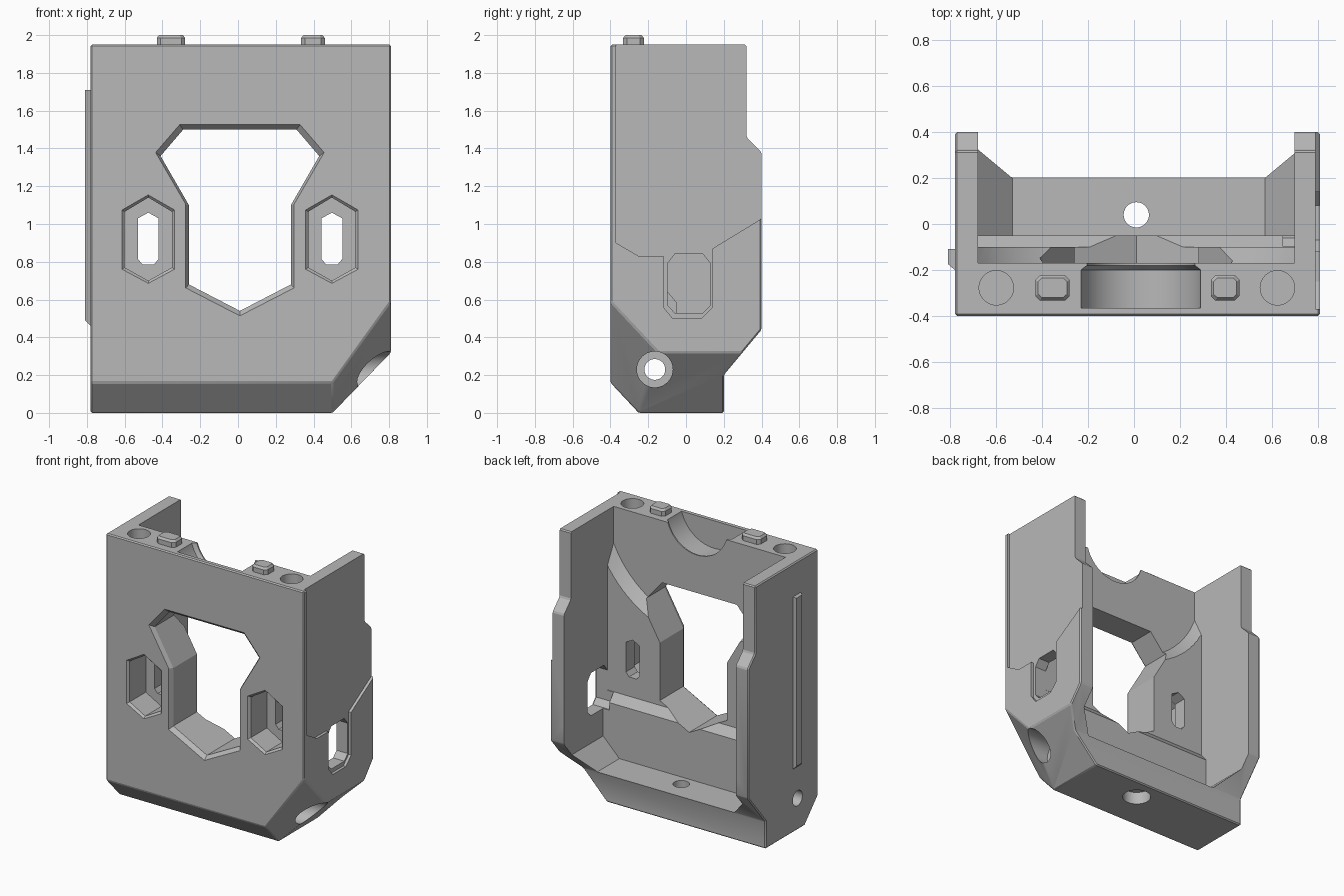
import bpy, bmesh, math
from mathutils import Vector

cube = bpy.data.objects.get("Cube")
if cube:
    bpy.data.objects.remove(cube, do_unlink=True)

grey = bpy.data.materials.new("plain_grey")
grey.use_nodes = True
grey.diffuse_color = (0.48, 0.48, 0.48, 1)
grey.node_tree.nodes["Principled BSDF"].inputs["Base Color"].default_value = grey.diffuse_color


def to_object(name, bm):
    bmesh.ops.recalc_face_normals(bm, faces=bm.faces)
    mesh = bpy.data.meshes.new(name)
    bm.to_mesh(mesh)
    bm.free()
    mesh.materials.append(grey)
    obj = bpy.data.objects.new(name, mesh)
    bpy.context.collection.objects.link(obj)
    return obj


def loft_bmesh(axis, sections):
    """Join equal-length 2D outlines, each at its own level along an axis."""
    place = {"x": lambda l, a, b: (l, a, b),
             "y": lambda l, a, b: (a, l, b),
             "z": lambda l, a, b: (a, b, l)}[axis]
    bm = bmesh.new()
    rings = [[bm.verts.new(place(l, *p)) for p in pts] for l, pts in sections]
    for r, s in zip(rings, rings[1:]):
        for i in range(len(r)):
            j = (i + 1) % len(r)
            bm.faces.new((r[i], r[j], s[j], s[i]))
    bm.faces.new(rings[0])
    bm.faces.new(rings[-1])
    return bm


def loft(name, axis, sections):
    return to_object(name, loft_bmesh(axis, sections))


def prism(name, axis, start, end, pts):
    return loft(name, axis, [(start, pts), (end, pts)])


def circle(a, b, r, n=48):
    return [(a + r * math.cos(math.tau * i / n), b + r * math.sin(math.tau * i / n))
            for i in range(n)]


def grow(pts, d):
    """Widen an outline by about d on every side."""
    mids, scales = [], []
    for k in (0, 1):
        lo, hi = min(p[k] for p in pts), max(p[k] for p in pts)
        mids.append((lo + hi) / 2)
        scales.append(1 + 2 * d / (hi - lo))
    return [tuple(mids[k] + (p[k] - mids[k]) * scales[k] for k in (0, 1)) for p in pts]


def apply_modifier(obj, mod):
    bpy.ops.object.select_all(action="DESELECT")
    bpy.context.view_layer.objects.active = obj
    obj.select_set(True)
    bpy.ops.object.modifier_apply(modifier=mod.name)


def cut(obj, cutter):
    cutter.hide_render = True
    mod = obj.modifiers.new("cut", "BOOLEAN")
    mod.operation = "DIFFERENCE"
    mod.solver = "EXACT"
    mod.object = cutter
    apply_modifier(obj, mod)
    bpy.data.objects.remove(cutter, do_unlink=True)


# Housing block: side profile, then the sloped lower corner
LEFT, RIGHT, TOP = -0.78, 0.81, 1.95
IN_L, IN_R = -0.68, 0.70
side = [(-0.4, 0.16), (-0.25, 0), (0.2, 0), (0.2, 0.2), (0.4, 0.44),
        (0.4, 1.38), (0.32, 1.46), (0.32, TOP), (-0.4, TOP)]
bm = loft_bmesh("x", [(LEFT, side), (RIGHT, side)])
bmesh.ops.recalc_face_normals(bm, faces=bm.faces)
for point, normal in (((0.5, 0, 0), (0.32, 0, -0.31)),
                      ((0.5, -0.4, 0.16), (0.0645, -0.0496, -0.0465))):
    res = bmesh.ops.bisect_plane(bm, geom=bm.verts[:] + bm.edges[:] + bm.faces[:],
                                 plane_co=Vector(point), plane_no=Vector(normal),
                                 clear_outer=True)
    rim = [e for e in res["geom_cut"] if isinstance(e, bmesh.types.BMEdge)]
    bmesh.ops.holes_fill(bm, edges=rim, sides=0)
housing = to_object("housing", bm)
bevel = housing.modifiers.new("bevel", "BEVEL")
bevel.width = 0.008
bevel.segments = 1
apply_modifier(housing, bevel)

# Open back: upper space with a sloped ledge, lower space with sloped floor sides
cut(housing, prism("upper_space", "x", IN_L, IN_R,
                   [(-0.1, 2.1), (-0.1, 0.645), (-0.05, 0.585), (0.6, 0.585), (0.6, 2.1)]))
cut(housing, prism("lower_space", "y", -0.05, 0.6,
                   [(IN_L, 0.35), (-0.53, 0.2), (0.57, 0.2), (IN_R, 0.33),
                    (IN_R, 0.7), (IN_L, 0.7)]))

# Round flared recess behind the top of the front panel
CX, CZ = 0.02, 2.0


def recess_outline(r):
    xs = [IN_L + (IN_R - IN_L) * i / 40 for i in range(41)]
    arc = [(x, CZ - math.sqrt(r * r - (x - CX) ** 2)) for x in xs]
    return arc + [(IN_R, 2.2), (IN_L, 2.2)]


cut(housing, loft("round_recess", "y", [(-0.17, recess_outline(0.75)),
                                        (-0.05, recess_outline(0.87))]))

# Scoop in the top edge with a narrower rear lip
wide, narrow = circle(0.03, 2.02, 0.27, 64), circle(0.03, 2.02, 0.245, 64)
cut(housing, loft("top_scoop", "y", [(-0.365, wide), (-0.2, wide),
                                     (-0.18, narrow), (0.0, narrow)]))

# Front window with chamfered rim
window = [(-0.29, 1.5), (0.31, 1.5), (0.43, 1.36), (0.28, 1.1), (0.28, 0.68),
          (0.01, 0.54), (-0.26, 0.68), (-0.26, 1.1), (-0.41, 1.36)]
rim = grow(window, 0.026)
cut(housing, loft("window", "y", [(-0.5, rim), (-0.4, rim), (-0.37, window), (0.1, window)]))

# Pointed pockets with narrow through slots on both sides of the window
for cx in (-0.475, 0.497):
    hexagon = [(cx, 1.14), (cx + 0.125, 1.065), (cx + 0.125, 0.77),
               (cx, 0.7), (cx - 0.125, 0.77), (cx - 0.125, 1.065)]
    outer = grow(hexagon, 0.014)
    cut(housing, loft("pocket", "y", [(-0.5, outer), (-0.4, outer),
                                      (-0.385, hexagon), (-0.2, hexagon)]))
    slot = [(cx, 1.06), (cx + 0.055, 1.03), (cx + 0.055, 0.815), (cx + 0.03, 0.785),
            (cx - 0.03, 0.785), (cx - 0.055, 0.815), (cx - 0.055, 1.03)]
    cut(housing, prism("slot", "y", -0.3, 0.0, slot))

# Recessed outer panel and eight-sided opening in the left wall
panel = [(-0.37, 2.1), (-0.37, 0.9), (-0.25, 0.83), (-0.12, 0.83), (-0.12, 0.56),
         (-0.07, 0.5), (0.08, 0.5), (0.14, 0.56), (0.14, 0.87), (0.6, 1.15), (0.6, 2.1)]
cut(housing, prism("outer_panel", "x", 0.79, 0.9, panel))
cut(housing, prism("wall_opening", "x", 0.65, 0.9,
                   [(-0.06, 0.84), (0.09, 0.84), (0.13, 0.79), (0.13, 0.57),
                    (0.09, 0.53), (-0.06, 0.53), (-0.098, 0.57), (-0.098, 0.79)]))

# Cross bore, floor bore and blind holes in the top
cut(housing, prism("cross_bore", "x", -1, 1, circle(-0.165, 0.23, 0.055)))
cut(housing, prism("cross_counterbore", "x", 0.55, 1, circle(-0.165, 0.23, 0.095)))
cut(housing, prism("floor_bore", "z", -0.1, 0.3, circle(0.01, 0.04, 0.055)))
cut(housing, prism("floor_counterbore", "z", -0.1, 0.09, circle(0.01, 0.04, 0.095)))
for x in (-0.6, 0.625):
    cut(housing, prism("top_hole", "z", 1.8, 2.1, circle(x, -0.278, 0.075)))

# Locating pegs on top
for side_name, x, w in (("right", -0.355, 0.15), ("left", 0.397, 0.125)):
    h, d = w / 2, 0.055
    base = [(x - h + 0.02, -0.278 - d), (x + h - 0.02, -0.278 - d),
            (x + h, -0.278 - d + 0.02), (x + h, -0.278 + d - 0.02),
            (x + h - 0.02, -0.278 + d), (x - h + 0.02, -0.278 + d),
            (x - h, -0.278 + d - 0.02), (x - h, -0.278 - d + 0.02)]
    loft(side_name + "_peg", "z", [(1.94, base), (1.985, base), (2.0, grow(base, -0.012))])

# Guide rail on the right wall
loft("guide_rail", "x", [(LEFT + 0.01, [(-0.21, 0.45), (-0.11, 0.45), (-0.11, 1.71), (-0.21, 1.71)]),
                         (-0.81, [(-0.175, 0.49), (-0.11, 0.49), (-0.11, 1.71), (-0.175, 1.71)])])

# Smooth bores, sharp edges elsewhere
bpy.ops.object.select_all(action="DESELECT")
housing.select_set(True)
bpy.context.view_layer.objects.active = housing
bpy.ops.object.shade_smooth_by_angle(angle=math.radians(20))
